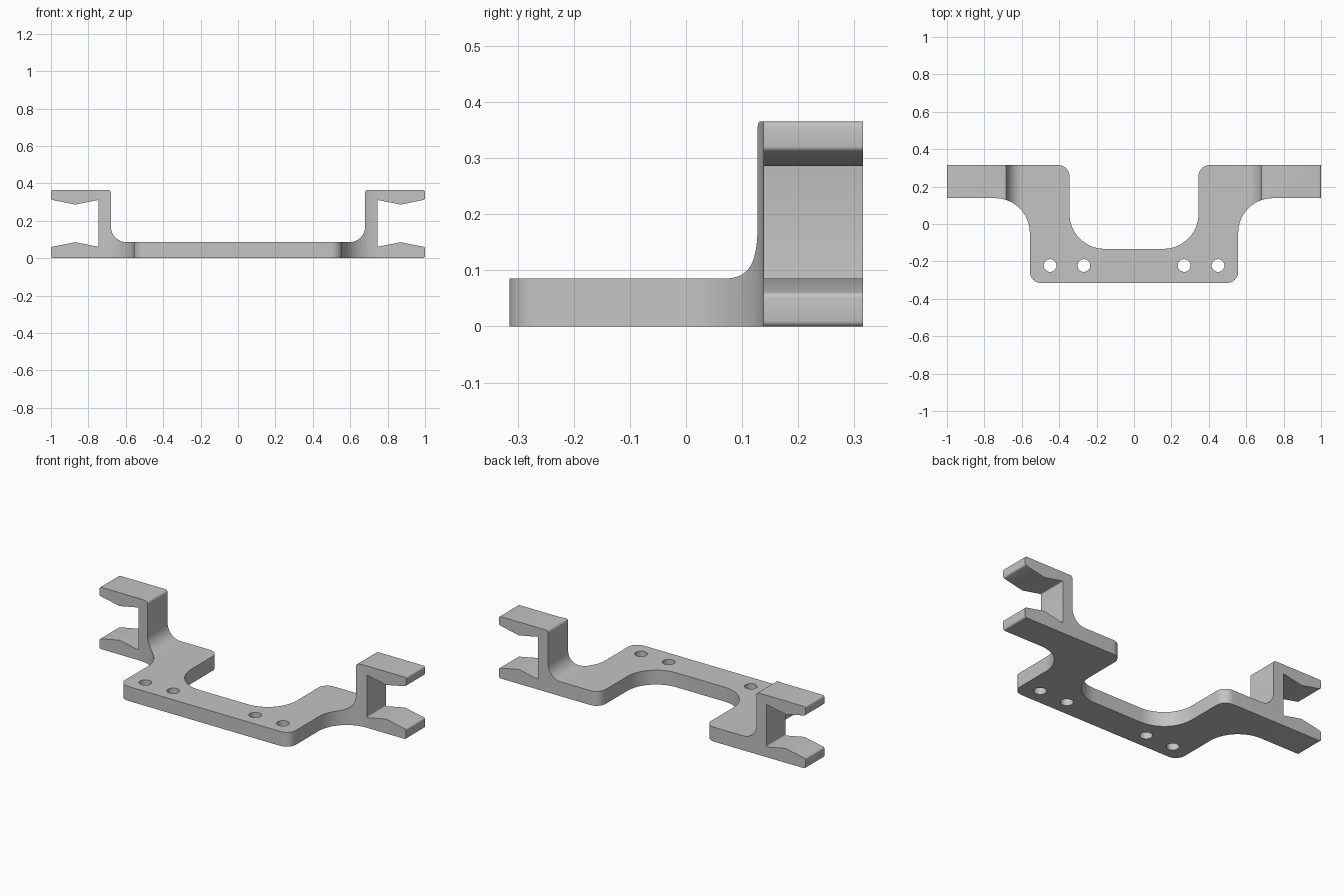
import bpy, math
from mathutils import Vector

if "Cube" in bpy.data.objects:
    bpy.data.objects.remove(bpy.data.objects["Cube"], do_unlink=True)

grey = bpy.data.materials.new("plain grey")
grey.use_nodes = True
grey.diffuse_color = (0.55, 0.55, 0.55, 1)
grey.node_tree.nodes["Principled BSDF"].inputs["Base Color"].default_value = grey.diffuse_color


def rounded(corners, steps=14):
    """Outline with each (x, y, radius) corner replaced by a tangent arc."""
    out = []
    for i, (x, y, r) in enumerate(corners):
        p = Vector((x, y))
        if r == 0:
            out.append(p)
            continue
        a = (Vector(corners[i - 1][:2]) - p).normalized()
        b = (Vector(corners[(i + 1) % len(corners)][:2]) - p).normalized()
        half = a.angle(b) / 2
        reach = r / math.tan(half)
        centre = p + (a + b).normalized() * (r / math.sin(half))
        u, v = p + a * reach - centre, p + b * reach - centre
        sweep = u.angle(v)
        n = steps if r > 0.03 else 4
        for k in range(n + 1):
            t = k / n
            out.append(centre + (u * math.sin((1 - t) * sweep)
                                 + v * math.sin(t * sweep)) / math.sin(sweep))
    return out


def mirrored(half):
    """Close a right-hand half outline with its mirror image."""
    return half + [(-x, y, r) for x, y, r in reversed(half)]


def prism(name, outline, low, high, place):
    n = len(outline)
    verts = [place(p, d) for d in (low, high) for p in outline]
    faces = [list(range(n))[::-1], list(range(n, 2 * n))]
    faces += [[i, (i + 1) % n, n + (i + 1) % n, n + i] for i in range(n)]
    mesh = bpy.data.meshes.new(name)
    mesh.from_pydata(verts, [], faces)
    mesh.materials.append(grey)
    obj = bpy.data.objects.new(name, mesh)
    bpy.context.collection.objects.link(obj)
    bpy.context.view_layer.objects.active = obj
    bpy.ops.object.select_all(action='DESELECT')
    obj.select_set(True)
    bpy.ops.object.mode_set(mode='EDIT')
    bpy.ops.mesh.select_all(action='SELECT')
    bpy.ops.mesh.normals_make_consistent(inside=False)
    bpy.ops.object.mode_set(mode='OBJECT')
    return obj


def upright(p, d):
    return (p.x, d, p.y)


def flat(p, d):
    return (p.x, p.y, d)


# Front profile: flat plate with a forked clip at each end
profile = mirrored([
    (0.68, 0.085, 0.085), (0.68, 0.365, 0.015), (1, 0.365, 0.01),
    (1, 0.313, 0.01), (0.87, 0.286, 0), (0.745, 0.311, 0.005),
    (0.745, 0.06, 0.005), (0.87, 0.085, 0), (1, 0.059, 0.01), (1, 0, 0.01),
])
bracket = prism("bracket", rounded(profile), -0.5, 0.5, upright)

# Plan outline: front bar, rear legs and outward arms
plan = mirrored([
    (0.345, -0.133, 0.188), (0.345, 0.315, 0.06), (1.1, 0.315, 0),
    (1.1, 0.138, 0), (0.557, 0.138, 0.185), (0.557, -0.315, 0.06),
])
cutters = [(prism("plan_cutter", rounded(plan), -0.2, 0.6, flat), 'INTERSECT')]

# Screw holes through the front bar
for side in (-1, 1):
    for x in (0.268, 0.449):
        ring = [Vector((side * x + 0.034 * math.cos(math.tau * k / 32),
                        -0.222 + 0.034 * math.sin(math.tau * k / 32))) for k in range(32)]
        cutters.append((prism("hole_cutter", ring, -0.2, 0.6, flat), 'DIFFERENCE'))

bpy.ops.object.select_all(action='DESELECT')
bpy.context.view_layer.objects.active = bracket
bracket.select_set(True)
for cutter, operation in cutters:
    mod = bracket.modifiers.new("cut", 'BOOLEAN')
    mod.operation = operation
    mod.solver = 'EXACT'
    mod.object = cutter
    bpy.ops.object.modifier_apply(modifier=mod.name)
    bpy.data.objects.remove(cutter, do_unlink=True)

bpy.ops.object.shade_smooth_by_angle(angle=math.radians(30))
